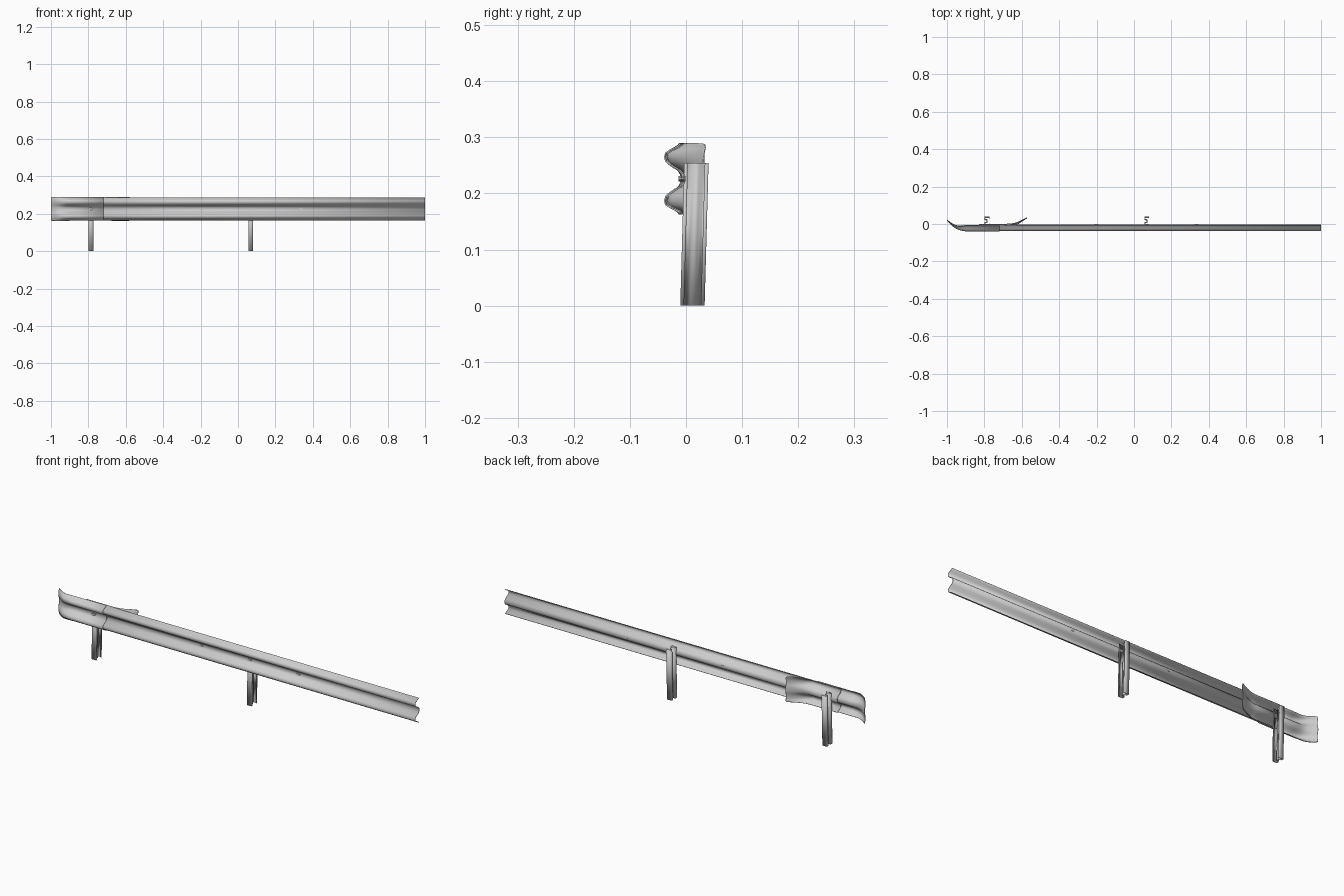
import bpy, bmesh, math

if "Cube" in bpy.data.objects:
    bpy.data.objects.remove(bpy.data.objects["Cube"])

ZC = 0.226
# half of the W-beam section: (distance from centre, y)
HALF = [(0, -.003), (.008, -.004), (.014, -.009), (.020, -.019), (.026, -.028), (.031, -.033),
        (.038, -.035), (.045, -.033), (.050, -.026), (.054, -.017), (.058, -.010), (.061, -.007)]
W = [(-u, y) for u, y in HALF[:0:-1]] + HALF


def sheet(name, rows, thick):
    """Thin smooth sheet lofted through rows of points."""
    bm = bmesh.new()
    grid = [[bm.verts.new(p) for p in row] for row in rows]
    for a, b in zip(grid, grid[1:]):
        for i in range(len(a) - 1):
            bm.faces.new((a[i], a[i + 1], b[i + 1], b[i]))
    bmesh.ops.recalc_face_normals(bm, faces=bm.faces)
    me = bpy.data.meshes.new(name)
    bm.to_mesh(me)
    bm.free()
    ob = bpy.data.objects.new(name, me)
    bpy.context.collection.objects.link(ob)
    m = ob.modifiers.new("thickness", 'SOLIDIFY')
    m.thickness = thick
    m.offset = 0
    bpy.ops.object.select_all(action='DESELECT')
    ob.select_set(True)
    bpy.context.view_layer.objects.active = ob
    bpy.ops.object.shade_smooth_by_angle(angle=math.radians(40))
    return ob


def beam(name, stations, thick=.0025):
    """Stations: x, y offset, depth of the W, height scale."""
    return sheet(name, [[(x, off + amp * y, ZC + u * s) for u, y in W]
                        for x, off, amp, s in stations], thick)


# main rail
beam("main_rail", [(-.83, 0, 1, 1), (0, 0, 1, 1), (1, 0, 1, 1)])

# flared front end piece lapping over the rail
beam("flared_end_front", [(-.718, -.003, 1, 1.02), (-.90, -.003, 1, 1.02), (-.918, -.005, .86, 1.03),
                          (-.935, -.007, .68, 1.03), (-.95, -.006, .52, 1.04), (-.965, -.001, .38, 1.04),
                          (-.98, .008, .27, 1.04), (-.993, .018, .19, 1.04), (-.998, .022, .16, 1.01),
                          (-1.0, .024, .15, .95)])

# flared back wing
beam("flared_end_back", [(-.83, .003, 1, 1.02), (-.68, .003, 1, 1.02), (-.66, .003, .75, 1.03),
                         (-.64, .006, .5, 1.03), (-.62, .012, .34, 1.04), (-.60, .021, .22, 1.04),
                         (-.58, .031, .12, 1.03), (-.574, .034, .1, 1.0), (-.572, .035, .1, .93)])

# sigma-section posts, leaning slightly back
SIGMA = [(.0125, .006), (.0125, 0), (-.0115, 0), (-.0115, .011), (.003, .017), (.003, .026),
         (-.0115, .032), (-.0115, .042), (.0125, .042), (.0125, .036)]
for name, px in (("end_post", -.787), ("middle_post", .068)):
    sheet(name, [[(px + x, -.0095 + y + lean, z) for x, y in SIGMA]
                 for z, lean in ((0, 0), (.254, .007))], .002)

# bolts in the valley of the rail
for i, (bx, by) in enumerate([(-.787, -.009), (-.2, -.005), (.068, -.005), (.335, -.005)]):
    bpy.ops.mesh.primitive_cylinder_add(vertices=12, radius=.005, depth=.008,
                                        location=(bx, by, ZC), rotation=(math.pi / 2, 0, 0))
    ob = bpy.context.object
    ob.name = f"rail_bolt_{i + 1}"
    ob.scale.x = 2.2
    bpy.ops.object.shade_smooth_by_angle()
